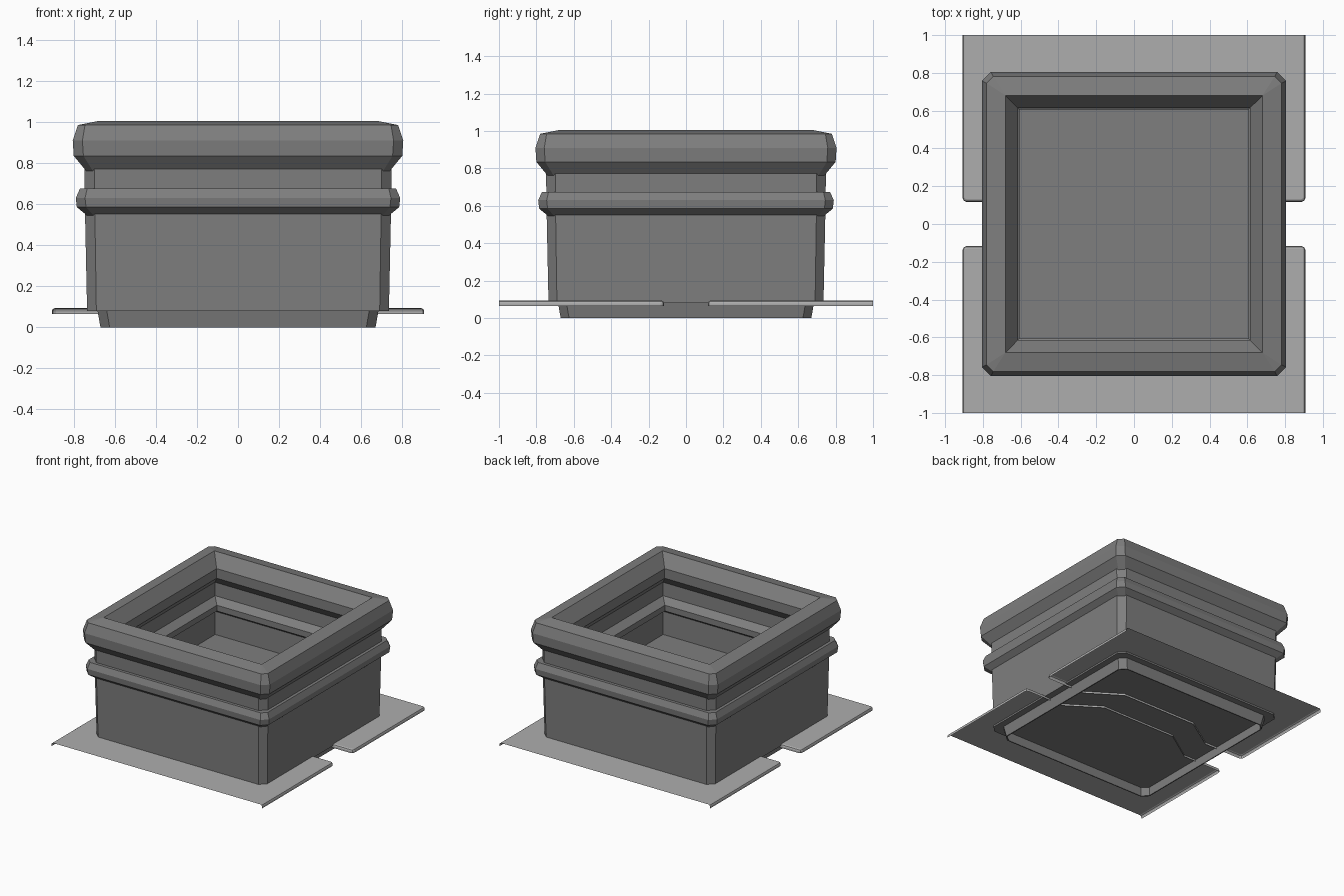
import bpy, bmesh, math
from mathutils import Vector

if "Cube" in bpy.data.objects:
    bpy.data.objects.remove(bpy.data.objects["Cube"])


def material(name, v):
    m = bpy.data.materials.new(name)
    m.diffuse_color = (v, v, v, 1)
    m.use_nodes = True
    m.node_tree.nodes["Principled BSDF"].inputs["Base Color"].default_value = m.diffuse_color
    return m


dark_grey = material("dark_grey", 0.21)
light_grey = material("light_grey", 0.42)


def finish(bm, name, mat, closed=True):
    if closed:
        bmesh.ops.recalc_face_normals(bm, faces=bm.faces)
    me = bpy.data.meshes.new(name)
    bm.to_mesh(me)
    bm.free()
    me.materials.append(mat)
    ob = bpy.data.objects.new(name, me)
    bpy.context.collection.objects.link(ob)
    return ob


def square_loop(bm, half, cut, z):
    """Square outline with cut corners, always eight vertices."""
    a = half - cut
    pts = [(half, -a), (half, a), (a, half), (-a, half),
           (-half, a), (-half, -a), (-a, -half), (a, -half)]
    return [bm.verts.new((x, y, z)) for x, y in pts]


def square_loft(name, profile, ring):
    """Loft (half width, corner cut, z) sections; a ring closes on itself."""
    bm = bmesh.new()
    loops = [square_loop(bm, *p) for p in profile]
    pairs = list(zip(loops, loops[1:]))
    if ring:
        pairs.append((loops[-1], loops[0]))
    else:
        bm.faces.new(loops[0])
        bm.faces.new(loops[-1])
    for a, b in pairs:
        for i in range(8):
            j = (i + 1) % 8
            bm.faces.new((a[i], a[j], b[j], b[i]))
    bmesh.ops.remove_doubles(bm, verts=bm.verts, dist=0.0005)
    return finish(bm, name, dark_grey)


# Box walls with underside and raised inner floor
square_loft("body", [
    (0.735, 0.045, 0.08), (0.745, 0.048, 0.55), (0.75, 0.05, 0.90),
    (0.665, 0.0, 0.90), (0.655, 0.0, 0.37)], False)

# Heavy rim at the top
square_loft("rim", [
    (0.68, 0.0, 1.005), (0.78, 0.035, 0.985), (0.805, 0.047, 0.91),
    (0.80, 0.047, 0.835), (0.73, 0.03, 0.75), (0.68, 0.0, 0.75),
    (0.613, 0.0, 0.835), (0.613, 0.0, 0.91)], True)

# Narrow band below the rim
square_loft("band", [
    (0.67, 0.0, 0.675), (0.77, 0.035, 0.675), (0.79, 0.045, 0.63),
    (0.785, 0.045, 0.585), (0.73, 0.03, 0.54), (0.67, 0.0, 0.54),
    (0.605, 0.0, 0.585), (0.605, 0.0, 0.63)], True)

# Thin open skirt under the box
square_loft("foot_skirt", [
    (0.685, 0.045, 0.085), (0.67, 0.045, 0.0),
    (0.662, 0.043, 0.0), (0.677, 0.043, 0.085)], True)


def inset_path(path, d):
    """Shift an open path to its left by d, with mitred corners."""
    out = []
    for i, p in enumerate(path):
        dirs = []
        if i > 0:
            dirs.append((p - path[i - 1]).normalized())
        if i < len(path) - 1:
            dirs.append((path[i + 1] - p).normalized())
        normals = [Vector((-v.y, v.x)) for v in dirs]
        n = sum(normals, Vector((0, 0))).normalized()
        out.append(p + n * (d / n.dot(normals[0])))
    return out


def plate(name, edge, jog, side):
    """Thin sheet with a turned-down lip on its ends and its cranked edge."""
    r = 0.02
    s = -side      # direction from slot towards the sheet's outer side
    half = [(0.907, side), (0.907, edge + r * -s * -1),
            (0.901, edge + s * -0.006 * -1), (0.907 - r, edge),
            (0.57, edge), (0.32, jog)]
    # Rounded corner lies on the sheet's side of the slot edge
    half[1] = (0.907, edge + side * r)
    half[2] = (0.901, edge + side * 0.006)
    pts = half + [(-x, y) for x, y in reversed(half)]
    if side > 0:
        pts.reverse()
    path = [Vector(p) for p in pts]
    bm = bmesh.new()
    rows = []
    for d, z in ((0.013, 0.093), (0.004, 0.088), (0.0, 0.078), (0.0, 0.065)):
        rows.append([bm.verts.new((p.x, p.y, z)) for p in inset_path(path, d)])
    bm.faces.new(rows[0])
    for a, b in zip(rows, rows[1:]):
        for i in range(len(path) - 1):
            bm.faces.new((a[i], b[i], b[i + 1], a[i + 1]))
    bm.normal_update()
    return finish(bm, name, light_grey, closed=False)


# Two ground plates separated by a cranked slot
plate("front_plate", -0.117, 0.05, -1)
plate("back_plate", 0.117, 0.28, 1)
